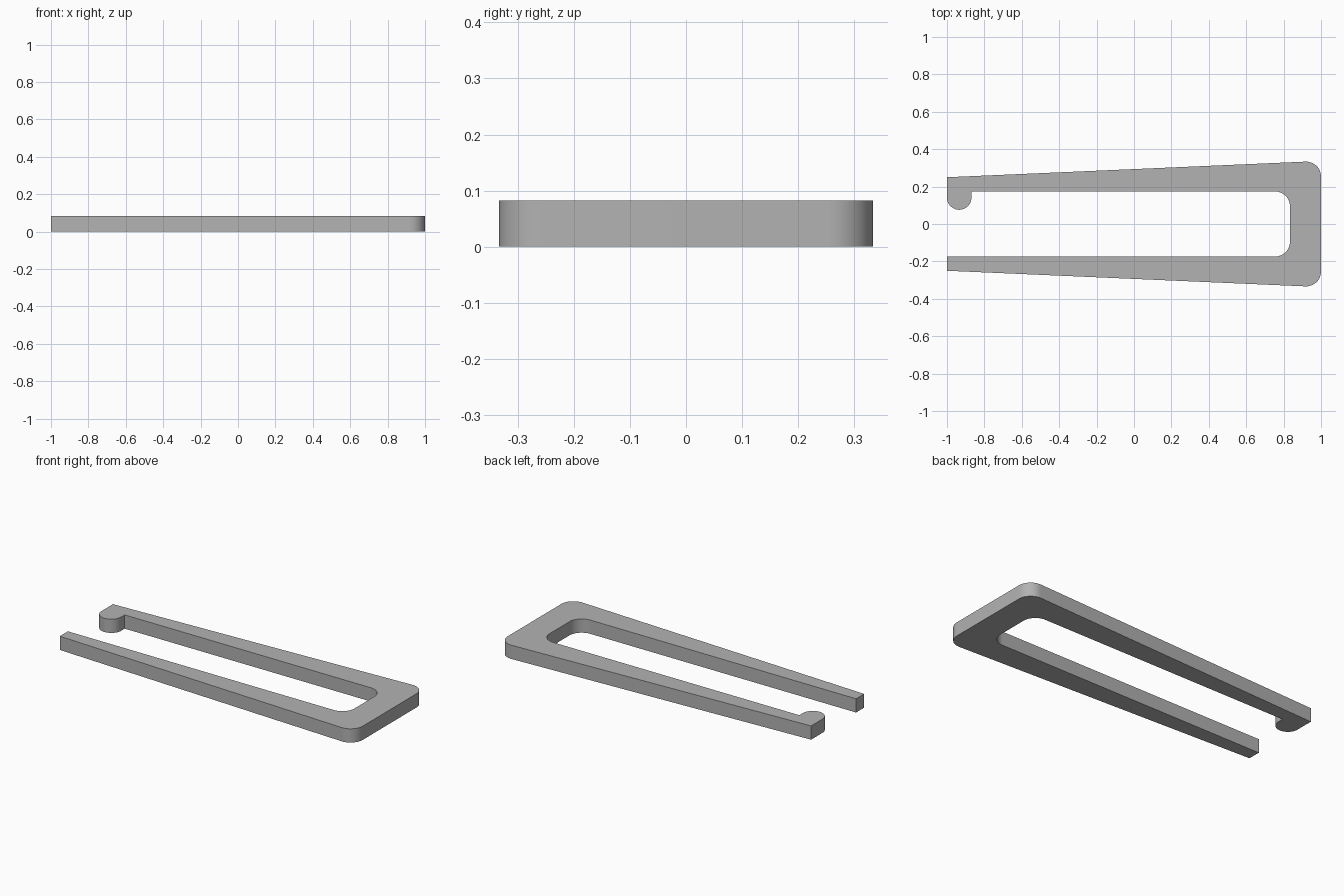
import bpy
import bmesh
import math
from mathutils import Vector

cube = bpy.data.objects.get("Cube")
if cube:
    bpy.data.objects.remove(cube, do_unlink=True)

HEIGHT = 0.082
HOOK_R = 0.0655


def rounded_outline(corners, steps=12):
    """Trace a closed outline, replacing each corner with an arc of its radius."""
    points = []
    for i, (x, y, r) in enumerate(corners):
        p = Vector((x, y))
        if r == 0:
            points.append(p)
            continue
        before = (Vector(corners[i - 1][:2]) - p).normalized()
        after = (Vector(corners[(i + 1) % len(corners)][:2]) - p).normalized()
        half = before.angle(after) / 2
        centre = p + (before + after).normalized() * (r / math.sin(half))
        start = p + before * (r / math.tan(half)) - centre
        end = p + after * (r / math.tan(half)) - centre
        sweep = math.atan2(start.x * end.y - start.y * end.x, start.dot(end))
        for s in range(steps + 1):
            a = sweep * s / steps
            points.append(centre + Vector((
                start.x * math.cos(a) - start.y * math.sin(a),
                start.x * math.sin(a) + start.y * math.cos(a))))
    # Drop points that coincide where two arcs meet
    return [p for i, p in enumerate(points) if (p - points[i - 1]).length > 1e-4]


# Outline of the forked clip: outer edge, slot, and hook at the back arm's tip
corners = [
    (-1, -0.25, 0),
    (1, -0.337, 0.08),
    (1, 0.337, 0.08),
    (-1, 0.25, 0),
    (-1, 0.076, HOOK_R),
    (-1 + 2 * HOOK_R, 0.076, HOOK_R),
    (-1 + 2 * HOOK_R, 0.174, 0),
    (0.834, 0.174, 0.08),
    (0.834, -0.174, 0.08),
    (-1, -0.174, 0),
]

# Extrude the outline into a flat plate
bm = bmesh.new()
base = bm.faces.new([bm.verts.new((p.x, p.y, 0)) for p in rounded_outline(corners)])
solid = bmesh.ops.extrude_face_region(bm, geom=[base], use_keep_orig=True)
top = [v for v in solid["geom"] if isinstance(v, bmesh.types.BMVert)]
bmesh.ops.translate(bm, verts=top, vec=(0, 0, HEIGHT))
bmesh.ops.recalc_face_normals(bm, faces=bm.faces)
mesh = bpy.data.meshes.new("forked_clip")
bm.to_mesh(mesh)
bm.free()
clip = bpy.data.objects.new("forked_clip", mesh)
bpy.context.collection.objects.link(clip)

# Plain grey material
grey = bpy.data.materials.new("plain grey")
grey.use_nodes = True
color = (0.45, 0.45, 0.45, 1)
grey.diffuse_color = color
grey.node_tree.nodes["Principled BSDF"].inputs["Base Color"].default_value = color
mesh.materials.append(grey)

# Smooth the rounded walls, keep the rims crisp
bpy.ops.object.select_all(action="DESELECT")
clip.select_set(True)
bpy.context.view_layer.objects.active = clip
bpy.ops.object.shade_smooth_by_angle(angle=math.radians(30))
